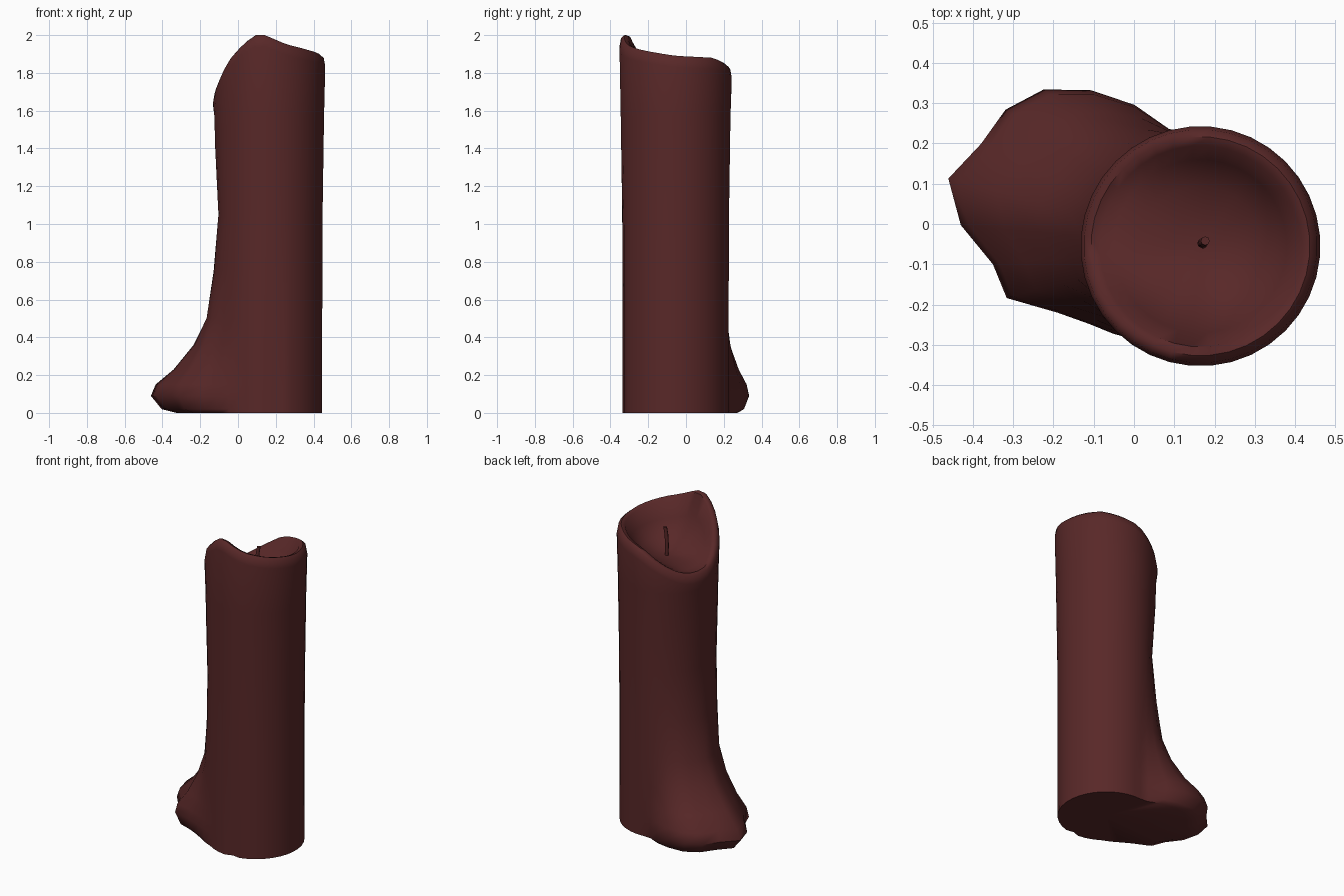
import bpy, bmesh, math
from mathutils import Vector

if "Cube" in bpy.data.objects:
    bpy.data.objects.remove(bpy.data.objects["Cube"])

CX, CY, N = 0.165, -0.055, 36

wax_mat = bpy.data.materials.new("dark red wax")
wax_mat.diffuse_color = (0.098, 0.021, 0.021, 1)
wax_mat.use_nodes = True
wax_mat.node_tree.nodes["Principled BSDF"].inputs["Base Color"].default_value = wax_mat.diffuse_color


def lerp_table(t, x):
    """Piecewise linear lookup in a list of (x, y) pairs."""
    if x <= t[0][0]:
        return t[0][1]
    for (x0, y0), (x1, y1) in zip(t, t[1:]):
        if x <= x1:
            return y0 + (y1 - y0) * (x - x0) / (x1 - x0)
    return t[-1][1]


# rim height by angle (0 = +x)
RIM = [(0, 1.89), (45, 1.88), (90, 1.83), (120, 1.74), (140, 1.69), (160, 1.675),
       (180, 1.69), (200, 1.75), (225, 1.89), (242, 1.96), (255, 2.0), (265, 2.0),
       (290, 1.95), (320, 1.92), (360, 1.89)]
# extra radius of the melted foot by angle
FOOT = [(98, 0), (105, 0.02), (126, 0.2), (132, 0.257), (150, 0.33), (155, 0.32),
        (165, 0.367), (177, 0.306), (183, 0.24), (197, 0.213), (205, 0.11),
        (217, 0.045), (236, 0)]
# strength of the foot by height
FLARE = [(0, 0.62), (0.02, 0.84), (0.09, 1), (0.15, 0.93), (0.23, 0.66), (0.36, 0.36),
         (0.5, 0.16), (0.75, 0.04), (1.05, -0.06), (1.4, -0.01), (1.6, 0)]
# plain body radius by height
BODY = [(0, 0.281), (1.0, 0.283), (1.6, 0.292), (2.0, 0.298)]


def add_object(name, bm, angle):
    bmesh.ops.recalc_face_normals(bm, faces=bm.faces)
    me = bpy.data.meshes.new(name)
    bm.to_mesh(me)
    bm.free()
    me.materials.append(wax_mat)
    ob = bpy.data.objects.new(name, me)
    bpy.context.collection.objects.link(ob)
    bpy.ops.object.select_all(action='DESELECT')
    ob.select_set(True)
    bpy.context.view_layer.objects.active = ob
    bpy.ops.object.shade_smooth_by_angle(angle=math.radians(angle))
    return ob


def skin(bm, rings):
    """Join rings with quads."""
    for a, b in zip(rings, rings[1:]):
        n = len(a)
        for i in range(n):
            bm.faces.new((a[i], a[(i + 1) % n], b[(i + 1) % n], b[i]))


def fan(bm, ring, point):
    c = bm.verts.new(point)
    for i in range(len(ring)):
        bm.faces.new((ring[i], ring[(i + 1) % len(ring)], c))


# candle body with melted foot, sloping rim and hollow top
bm = bmesh.new()
angles = [5 + 360 / N * i for i in range(N)]


def ring(radius_height):
    out = []
    for a in angles:
        r, z = radius_height(a)
        t = math.radians(a)
        out.append(bm.verts.new((CX + r * math.cos(t), CY + r * math.sin(t), z)))
    return out


def wall(z):
    def f(a):
        r = lerp_table(BODY, z) + lerp_table(FOOT, a) * lerp_table(FLARE, z)
        if abs(a - 275) < 1:                       # front crease, fading upward
            r -= 0.016 * max(0, 1 - z / 1.15)
        return r, z
    return f


def bowl(r, blend):
    return lambda a: (r, 1.69 + (lerp_table(RIM, a) - 1.69) * blend - 0.006)


rings = [ring(wall(z)) for z in
         (0, 0.02, 0.09, 0.15, 0.23, 0.36, 0.5, 0.75, 1.05, 1.4, 1.57)]
rings.append(ring(lambda a: (0.298, lerp_table(RIM, a) - 0.06)))
rings.append(ring(lambda a: (0.29, lerp_table(RIM, a) - 0.015)))
rings.append(ring(lambda a: (0.272, lerp_table(RIM, a))))
rings.append(ring(lambda a: (0.25, lerp_table(RIM, a) - 0.008)))
rings.append(ring(bowl(0.215, 0.55)))
rings.append(ring(bowl(0.15, 0.22)))
rings.append(ring(bowl(0.07, 0.04)))
skin(bm, rings)
fan(bm, rings[0], (CX, CY, 0))
fan(bm, rings[-1], (CX, CY, 1.684))
add_object("candle_body", bm, 55)

# slightly bent wick
bm = bmesh.new()
path = [Vector(p) for p in ((0.172, -0.05, 1.67), (0.168, -0.048, 1.75),
                            (0.171, -0.046, 1.82), (0.177, -0.042, 1.865))]
tube = [[bm.verts.new(p + Vector((0.011 * math.cos(k * math.pi / 4),
                                  0.011 * math.sin(k * math.pi / 4), 0)))
         for k in range(8)] for p in path]
skin(bm, tube)
bm.faces.new(tube[0])
bm.faces.new(tube[-1])
add_object("wick", bm, 50)
